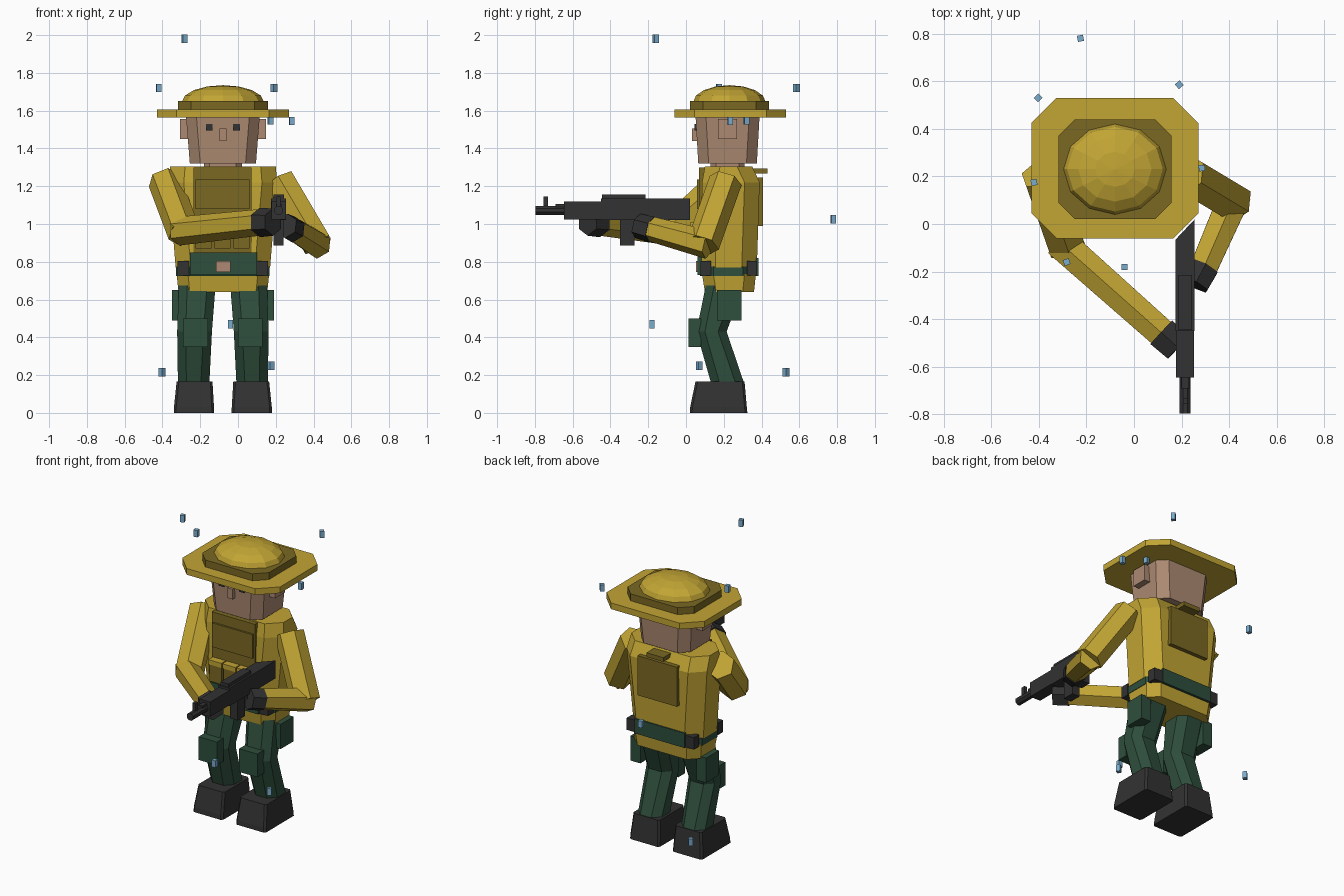
import bpy, bmesh, math
from mathutils import Vector, Matrix

old = bpy.data.objects.get("Cube")
if old:
    bpy.data.objects.remove(old)


def material(name, r, g, b):
    lin = [((c / 255 + 0.055) / 1.055) ** 2.4 for c in (r, g, b)] + [1]
    m = bpy.data.materials.new(name)
    m.use_nodes = True
    m.diffuse_color = lin
    m.node_tree.nodes["Principled BSDF"].inputs["Base Color"].default_value = lin
    return m


MUSTARD = material("mustard cloth", 194, 165, 52)
OLIVE = material("dark mustard cloth", 122, 104, 34)
SKIN = material("skin", 172, 138, 114)
GREEN = material("dark green cloth", 46, 78, 60)
BLACK = material("black", 50, 50, 50)
BLUE = material("pale blue", 122, 172, 206)
CX, CY = -0.08, 0.23  # middle of the body


def finish(name, bm, mat):
    bmesh.ops.recalc_face_normals(bm, faces=bm.faces)
    me = bpy.data.meshes.new(name)
    bm.to_mesh(me)
    bm.free()
    me.materials.append(mat)
    ob = bpy.data.objects.new(name, me)
    bpy.context.collection.objects.link(ob)
    return ob


def skin_rings(name, rings, mat):
    """Join rings of points into a closed solid."""
    bm = bmesh.new()
    loops = [[bm.verts.new(p) for p in ring] for ring in rings]
    for a, b in zip(loops, loops[1:]):
        for i in range(len(a)):
            j = (i + 1) % len(a)
            bm.faces.new((a[i], a[j], b[j], b[i]))
    bm.faces.new(loops[0])
    bm.faces.new(loops[-1])
    return finish(name, bm, mat)


def loft(name, sections, mat, cut=0.06):
    """Stack of corner-cut rectangles: (z, centre x, half x, y front, y back)."""
    rings = []
    for z, x, h, y0, y1 in sections:
        l, r, c = x - h, x + h, cut
        rings.append([(l + c, y0, z), (r - c, y0, z), (r, y0 + c, z), (r, y1 - c, z),
                      (r - c, y1, z), (l + c, y1, z), (l, y1 - c, z), (l, y0 + c, z)])
    return skin_rings(name, rings, mat)


def box(name, x, y, z, mat):
    rings = [[(x[0], y[0], h), (x[1], y[0], h), (x[1], y[1], h), (x[0], y[1], h)] for h in z]
    return skin_rings(name, rings, mat)


def tube(name, a, b, r0, r1, mat, sides=6):
    a, b = Vector(a), Vector(b)
    turn = (b - a).to_track_quat('Z', 'Y')
    rings = []
    for p, r in ((a, r0), (b, r1)):
        rings.append([p + turn @ Vector((r * math.cos(t), r * math.sin(t), 0))
                      for t in (math.tau * (i + 0.5) / sides for i in range(sides))])
    return skin_rings(name, rings, mat)


# Hat
loft("hat_brim", [(z, CX, 0.35, -0.06, 0.53) for z in (1.565, 1.605)], MUSTARD, 0.105)
loft("hat_band", [(z, CX, 0.238, 0.02, 0.44) for z in (1.6, 1.65)], OLIVE, 0.07)
bm = bmesh.new()
bmesh.ops.create_uvsphere(bm, u_segments=12, v_segments=8, radius=1)
bmesh.ops.delete(bm, geom=[v for v in bm.verts if v.co.z < -0.1], context='VERTS')
bmesh.ops.transform(bm, matrix=Matrix.Translation((CX, CY, 1.645)) @ Matrix.Diagonal((0.218, 0.192, 0.09, 1)),
                    verts=bm.verts)
finish("hat_crown", bm, MUSTARD)

# Head
loft("head", [(1.32, CX, 0.175, 0.065, 0.375), (1.58, CX, 0.196, 0.05, 0.39)], SKIN, 0.055)
loft("neck", [(z, CX, 0.1, 0.13, 0.31) for z in (1.27, 1.33)], SKIN, 0.03)
box("nose", (CX - 0.018, CX + 0.018), (0.032, 0.07), (1.44, 1.505), SKIN)
for side, tag in ((-1, "right"), (1, "left")):
    ex, ax = CX + side * 0.072, CX + side * 0.205
    box(tag + "_eye", (ex - 0.018, ex + 0.018), (0.046, 0.055), (1.495, 1.53), BLACK)
    box(tag + "_ear", (ax - 0.022, ax + 0.022), (0.17, 0.27), (1.45, 1.555), SKIN)

# Jacket, belt and vest
loft("jacket", [(0.77, CX, 0.25, 0.075, 0.375), (1.22, CX, 0.287, 0.085, 0.39),
                (1.305, CX, 0.28, 0.1, 0.35)], MUSTARD, 0.08)
loft("jacket_hem", [(0.64, CX, 0.235, 0.1, 0.36), (0.735, CX, 0.245, 0.085, 0.37)], MUSTARD)
loft("belt", [(z, CX, 0.247, 0.075, 0.372) for z in (0.725, 0.775)], GREEN, 0.07)
box("belt_front", (-0.255, 0.1), (0.06, 0.1), (0.73, 0.85), GREEN)
box("belt_back", (-0.26, 0.1), (0.35, 0.385), (0.725, 0.82), GREEN)
box("belt_buckle", (-0.117, -0.04), (0.052, 0.07), (0.745, 0.805), SKIN)
for side in (-1, 1):
    px = CX + side * 0.21
    for y in (0.105, 0.35):
        box("belt_pouch", (px - 0.03, px + 0.03), (y - 0.027, y + 0.027), (0.728, 0.805), BLACK)
box("vest_panel", (-0.235, 0.072), (0.07, 0.12), (0.85, 1.3), OLIVE)
box("vest_flap", (-0.225, 0.062), (0.058, 0.1), (1.08, 1.235), OLIVE)
for i in range(3):
    x = -0.225 + i * 0.1
    box("vest_pouch", (x, x + 0.085), (0.03, 0.09), (0.87, 0.99), OLIVE)
    box("vest_pouch_lid", (x - 0.004, x + 0.089), (0.024, 0.09), (0.98, 1.01), MUSTARD)
box("back_panel", (-0.22, 0.06), (0.36, 0.408), (0.99, 1.245), OLIVE)
box("back_handle", (-0.14, -0.02), (0.35, 0.432), (1.268, 1.295), OLIVE)

# Legs and boots
for side, tag in ((-1, "right"), (1, "left")):
    x = CX + side * 0.15
    loft(tag + "_leg", [(0.15, x + side * 0.005, 0.083, 0.135, 0.31), (0.43, x, 0.092, 0.055, 0.215),
                        (0.7, x - side * 0.015, 0.098, 0.11, 0.315)], GREEN, 0.045)
    kx = x - side * 0.005
    box(tag + "_knee_pad", (kx - 0.065, kx + 0.065), (0.012, 0.08), (0.35, 0.5), GREEN)
    tx = CX + side * 0.235
    box(tag + "_thigh_pouch", (tx - 0.035, tx + 0.035), (0.165, 0.295), (0.49, 0.65), GREEN)
    loft(tag + "_boot", [(0, x + side * 0.003, 0.107, 0.02, 0.325), (0.03, x + side * 0.003, 0.106, 0.022, 0.322),
                         (0.165, x, 0.095, 0.05, 0.31)], BLACK, 0.012)

# Arms and gloves
tube("right_upper_arm", (-0.39, 0.21, 1.23), (-0.285, -0.09, 0.95), 0.088, 0.088, MUSTARD)
tube("right_forearm", (-0.315, -0.075, 0.962), (0.13, -0.47, 1.01), 0.076, 0.07, MUSTARD)
tube("right_glove", (0.115, -0.455, 1.008), (0.185, -0.52, 1.01), 0.078, 0.072, BLACK)
tube("left_upper_arm", (0.22, 0.21, 1.23), (0.42, 0.09, 0.89), 0.088, 0.088, MUSTARD)
tube("left_forearm", (0.425, 0.12, 0.89), (0.29, -0.19, 0.975), 0.076, 0.066, MUSTARD)
tube("left_glove", (0.295, -0.18, 0.97), (0.255, -0.255, 0.99), 0.07, 0.066, BLACK)

# Rifle
stock = [(0.175, -0.065), (0.175, -0.45), (0.255, -0.45), (0.255, 0.02)]
skin_rings("rifle_body", [[(x, y, z) for x, y in stock] for z in (1.02, 1.135)], BLACK)
G = 0.215
for name, w, y, z in (("cover", 0.028, (-0.445, -0.215), (1.13, 1.157)),
                      ("handguard", 0.038, (-0.645, -0.44), (1.025, 1.12)),
                      ("gas_tube", 0.015, (-0.69, -0.64), (1.085, 1.105)),
                      ("front_sight", 0.01, (-0.755, -0.73), (1.09, 1.145)),
                      ("magazine", 0.027, (-0.35, -0.272), (0.885, 1.03)),
                      ("grip", 0.025, (-0.25, -0.18), (0.93, 1.03))):
    box("rifle_" + name, (G - w, G + w), y, z, BLACK)
tube("rifle_barrel", (G, -0.64, 1.072), (G, -0.797, 1.072), 0.025, 0.025, BLACK, 8)

# Small floating blocks around the figure
for i, p in enumerate([(-0.283, -0.16, 1.98), (0.19, 0.585, 1.72), (-0.42, 0.175, 1.72), (0.285, 0.235, 1.545),
                       (0.172, 0.32, 1.55), (-0.04, -0.18, 0.47), (-0.225, 0.78, 1.025),
                       (-0.403, 0.53, 0.215), (0.175, 0.07, 0.25)]):
    block = box("floating_block", (-0.013, 0.013), (-0.013, 0.013), (-0.022, 0.022), BLUE)
    block.location = p
    block.rotation_euler.z = math.radians((20, 40, 10, 5, 15, 0, 12, 45, 30)[i])
